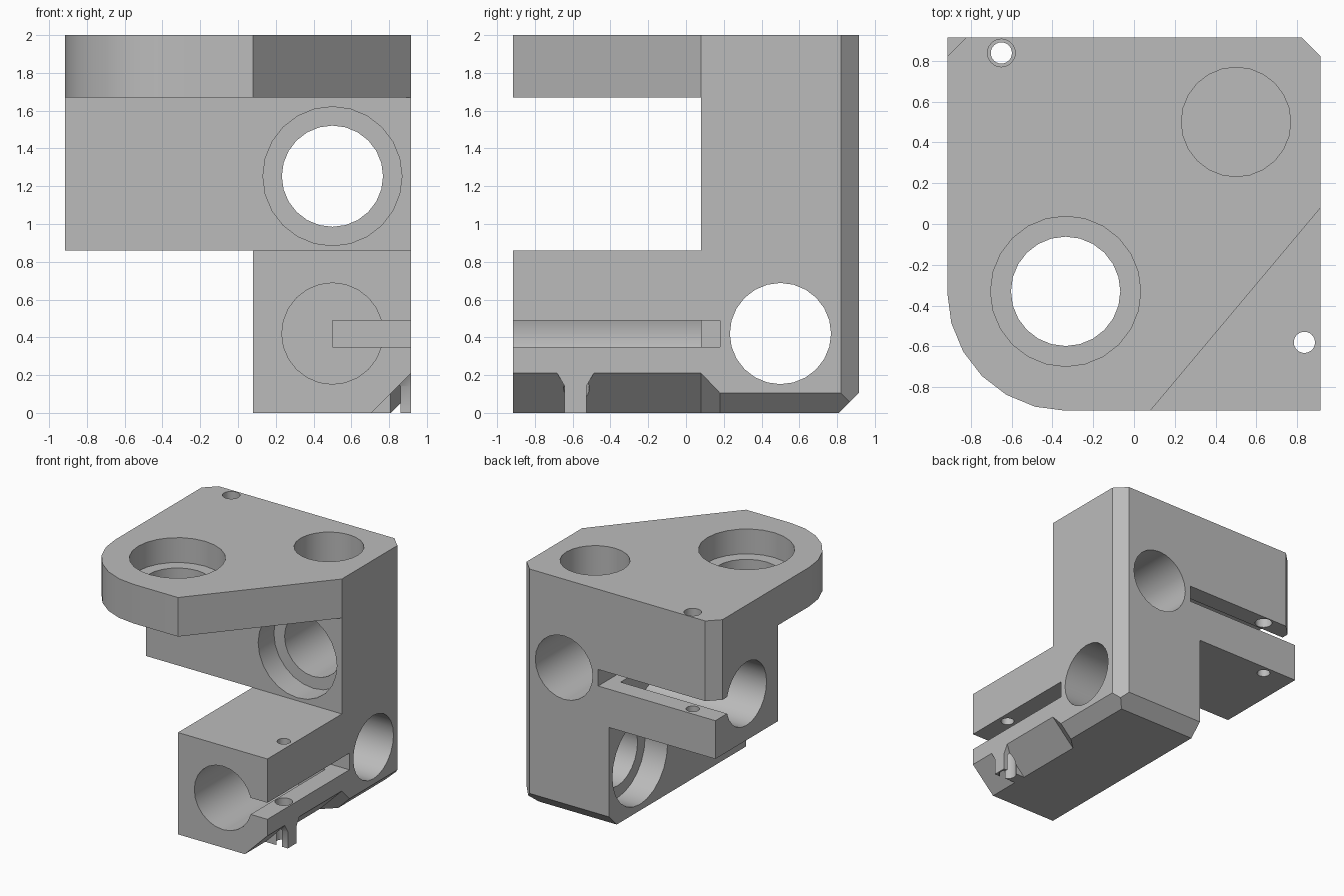
import bpy, bmesh, math
from mathutils import Vector

if "Cube" in bpy.data.objects:
    bpy.data.objects.remove(bpy.data.objects["Cube"])

E = 0.915            # half width of the block
IN = 0.08            # inner faces of the three arms
ROD, SEAT = 0.268, 0.368
C, LOW, MID = 0.5, 0.42, 1.253   # rod centre lines
SIDES = 24

grey = bpy.data.materials.new("plain grey")
grey.use_nodes = True
grey.diffuse_color = (0.5, 0.5, 0.5, 1)
grey.node_tree.nodes["Principled BSDF"].inputs["Base Color"].default_value = (0.5, 0.5, 0.5, 1)


def make(name, bm):
    bmesh.ops.recalc_face_normals(bm, faces=bm.faces)
    mesh = bpy.data.meshes.new(name)
    bm.to_mesh(mesh)
    bm.free()
    mesh.materials.append(grey)
    obj = bpy.data.objects.new(name, mesh)
    bpy.context.collection.objects.link(obj)
    return obj


def prism(name, profile, axis, a, b):
    """Extrude a profile along an axis; profile is (y,z), (x,z) or (x,y)."""
    def place(p, t):
        q = list(p)
        q.insert("xyz".index(axis), t)
        return q
    bm = bmesh.new()
    face = bm.faces.new([bm.verts.new(place(p, a)) for p in profile])
    moved = bmesh.ops.extrude_face_region(bm, geom=[face])["geom"]
    shift = Vector(place((0, 0), b - a))
    bmesh.ops.translate(bm, vec=shift, verts=[v for v in moved if isinstance(v, bmesh.types.BMVert)])
    return make(name, bm)


def box(name, x, y, z):
    return prism(name, [(x[0], y[0]), (x[1], y[0]), (x[1], y[1]), (x[0], y[1])], "z", *z)


def arc(u, v, r, start=0.0, count=SIDES):
    step = math.tau / SIDES
    return [(u + r * math.cos(start + i * step), v + r * math.sin(start + i * step))
            for i in range(count)]


def bore(name, axis, u, v, r, a, b):
    return prism(name, arc(u, v, r), axis, a, b)


def hull(name, points):
    bm = bmesh.new()
    for p in points:
        bm.verts.new(p)
    bmesh.ops.convex_hull(bm, input=bm.verts)
    bmesh.ops.dissolve_limit(bm, angle_limit=0.01, verts=bm.verts, edges=bm.edges)
    return make(name, bm)


def combine(body, tool, mode):
    mod = body.modifiers.new(tool.name, "BOOLEAN")
    mod.operation, mod.solver, mod.object = mode, "EXACT", tool
    bpy.context.view_layer.objects.active = body
    bpy.ops.object.modifier_apply(modifier=mod.name)
    bpy.data.objects.remove(tool)


# Solid body: corner post, side arm, front arm and top plate
body = box("corner_bracket", (IN, E), (IN, E), (0, 2))
plate = arc(-0.335, -0.335, E - 0.335, math.pi, SIDES // 4 + 1)
plate += [(IN, -E), (E, IN), (E, E), (-E, E)]
for part in (box("side_arm", (-E, C), (IN, E), (0.86, 1.8)),
             box("front_arm", (IN, E), (-E, C), (0, 0.86)),
             prism("top_plate", plate, "z", 1.67, 2)):
    combine(body, part, "UNION")


# Bottom chamfers, wide along the front arm and narrow round the post
def section(y, s):
    return [(E - s - 0.02, y, -0.02), (E + 0.02, y, s + 0.02), (E + 0.02, y, -0.02)]


def swap(points):
    return [(y, x, z) for x, y, z in points]


WIDE, THIN = 0.21, 0.105
cuts = [
    hull("wide_chamfer", section(-1, WIDE) + section(IN, WIDE)),
    hull("chamfer_taper", section(IN, WIDE) + section(0.18, THIN)),
    hull("thin_chamfer", section(0.18, THIN) + section(1, THIN)),
    hull("back_chamfer", swap(section(0, THIN) + section(1, THIN))),
]
# Upright corner chamfers
for side, bottom in ((1, -0.1), (-1, 1.32)):
    tri = [(side * (E - 0.115), E + 0.02), (side * (E + 0.02), E - 0.115),
           (side * (E + 0.02), E + 0.02)]
    cuts.append(prism("corner_chamfer", tri, "z", bottom, 2.1))
for cut in cuts:
    combine(body, cut, "DIFFERENCE")

# Flared screw boss under the front arm
half = [(0.097, WIDE), (0.057, 0.14), (0.057, 0)]
rib = [(-0.585 - y, z) for y, z in half] + [(-0.585 + y, z) for y, z in reversed(half)]
combine(body, prism("screw_boss", rib, "x", 0.7, E), "UNION")

# Rod sockets, stepped through holes, clamp slots and screw holes
cuts = [
    bore("front_socket", "y", C, LOW, ROD, -1, IN),
    bore("side_socket", "x", C, MID, ROD, -1, IN),
    bore("top_socket", "z", C, C, ROD, 1.67, 2.1),
    bore("cross_hole", "x", C, LOW, ROD, 0, 1),
    bore("cross_seat", "x", C, LOW, SEAT, 0, IN + 0.21),
    bore("back_hole", "y", C, MID, ROD, 0, 1),
    bore("back_seat", "y", C, MID, SEAT, 0, IN + 0.21),
    bore("plate_hole", "z", -0.335, -0.33, ROD, 1.6, 2.1),
    bore("plate_seat", "z", -0.335, -0.33, SEAT, 1.79, 2.1),
    box("front_slot", (C, 1), (-1, 0.18), (0.35, 0.49)),
    box("side_slot", (-1, 0.18), (C, 1), (1.183, 1.323)),
    bore("front_screw", "z", 0.835, -0.58, 0.052, -0.1, 1),
    bore("front_screw_entry", "z", 0.835, -0.58, 0.068, -0.1, 0.4),
    bore("side_screw", "z", -0.65, 0.838, 0.052, 0.8, 2.1),
    bore("side_screw_entry", "z", -0.65, 0.838, 0.068, 1.25, 2.1),
]
for cut in cuts:
    combine(body, cut, "DIFFERENCE")

# Clean up and shade
bm = bmesh.new()
bm.from_mesh(body.data)
bmesh.ops.remove_doubles(bm, verts=bm.verts, dist=0.0005)
bmesh.ops.dissolve_limit(bm, angle_limit=0.01, verts=bm.verts, edges=bm.edges)
bm.to_mesh(body.data)
bm.free()
bpy.ops.object.select_all(action="DESELECT")
body.select_set(True)
bpy.context.view_layer.objects.active = body
bpy.ops.object.shade_smooth_by_angle(angle=math.radians(30))
